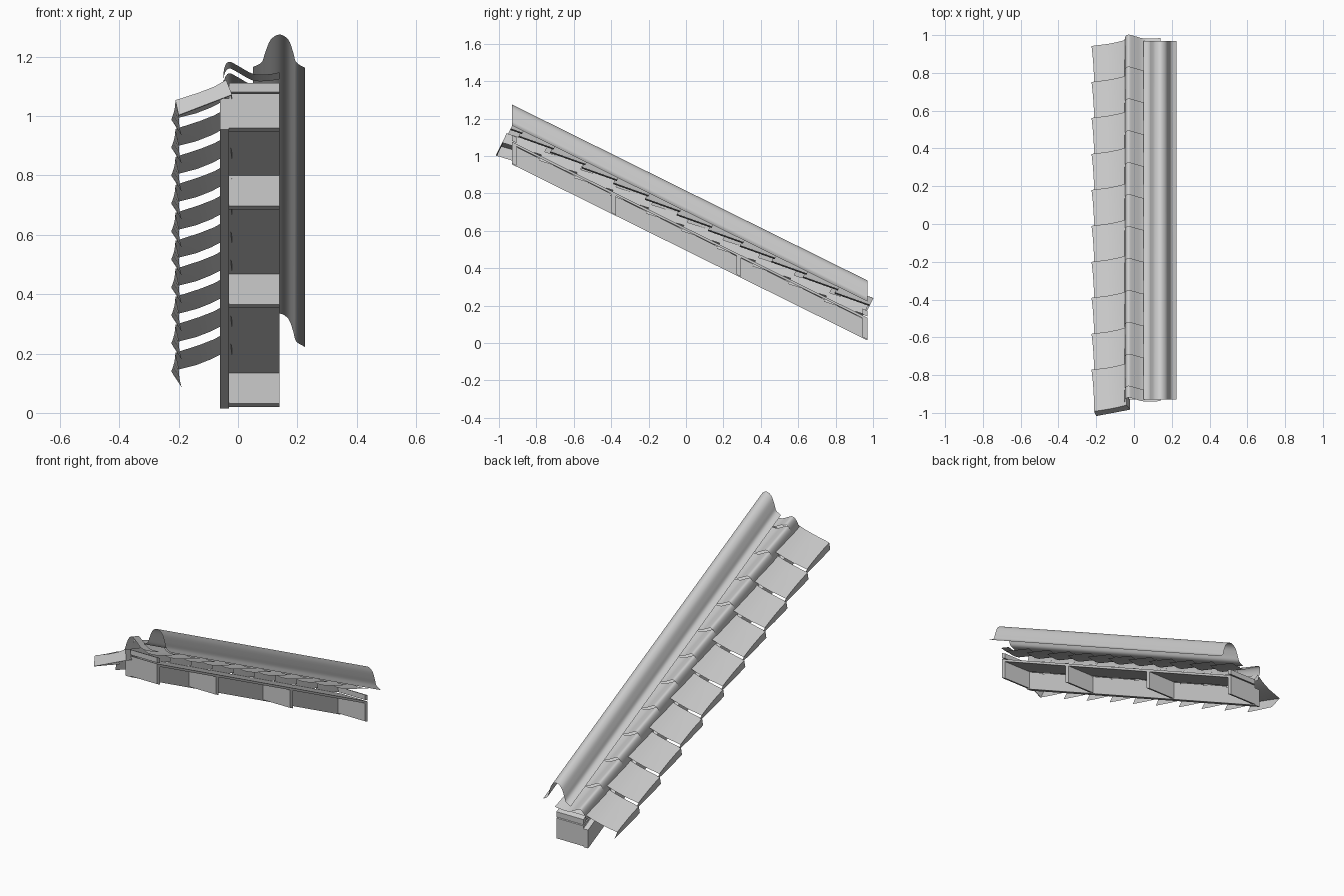
import bpy
import bmesh
import math
from mathutils import Vector

cube = bpy.data.objects.get("Cube")
if cube:
    bpy.data.objects.remove(cube)

grey = bpy.data.materials.new("plain grey")
grey.use_nodes = True
GREY = (0.6, 0.6, 0.6, 1)
grey.diffuse_color = GREY
grey.node_tree.nodes["Principled BSDF"].inputs["Base Color"].default_value = GREY

FRONT, BACK, FALL = -0.93, 0.97, 0.495
ANGLE = math.atan(FALL)
ORIGIN = Vector((0, FRONT, 1.08))
DOWN = Vector((0, math.cos(ANGLE), -math.sin(ANGLE)))
NORMAL = Vector((0, math.sin(ANGLE), math.cos(ANGLE)))


def roof_point(x, along, lift):
    """Point in the frame of the sloping roof."""
    return ORIGIN + Vector((x, 0, 0)) + DOWN * along + NORMAL * lift


def sloped(x, y, z):
    """Point given by its height at the front end, sheared down the slope."""
    return Vector((x, y, z - FALL * (y - FRONT)))


def loft(name, sections, closed=False, caps=(), smooth=True):
    """Skin a row of sections, with optional end caps."""
    bm = bmesh.new()
    rows = [[bm.verts.new(p) for p in s] for s in sections]
    for a, b in zip(rows, rows[1:]):
        count = len(a)
        for i in range(count if closed else count - 1):
            j = (i + 1) % count
            bm.faces.new((a[i], a[j], b[j], b[i]))
    for c in caps:
        bm.faces.new(rows[c])
    bmesh.ops.recalc_face_normals(bm, faces=bm.faces)
    if not closed:
        # open sheets face the sky
        bm.normal_update()
        if sum(f.normal.z * f.calc_area() for f in bm.faces) < 0:
            bmesh.ops.reverse_faces(bm, faces=bm.faces)
    mesh = bpy.data.meshes.new(name)
    bm.to_mesh(mesh)
    bm.free()
    mesh.materials.append(grey)
    obj = bpy.data.objects.new(name, mesh)
    bpy.context.collection.objects.link(obj)
    if smooth:
        bpy.ops.object.select_all(action="DESELECT")
        obj.select_set(True)
        bpy.context.view_layer.objects.active = obj
        bpy.ops.object.shade_smooth_by_angle(angle=math.radians(40))
    return obj


def sloped_box(name, x0, x1, z0, z1, y0=FRONT, y1=BACK):
    """Box with upright ends and sloping top and bottom."""
    corners = ((x0, z0), (x1, z0), (x1, z1), (x0, z1))
    ends = [[sloped(x, y, z) for x, z in corners] for y in (y0, y1)]
    return loft(name, ends, closed=True, caps=(0, 1), smooth=False)


def curve_through(points, steps=4):
    """Round off a short profile with a Catmull-Rom spline."""
    pts = [Vector(p) for p in points]
    pts = [pts[0] * 2 - pts[1]] + pts + [pts[-1] * 2 - pts[-2]]
    out = []
    for a, b, c, d in zip(pts, pts[1:], pts[2:], pts[3:]):
        for s in range(steps):
            t = s / steps
            out.append((b * 2 + (c - a) * t + (a * 2 - b * 5 + c * 4 - d) * t ** 2
                        + (b * 3 - a - c * 3 + d) * t ** 3) / 2)
    return out + [pts[-2]]


# Timber: verge board, roof deck, cross blocks and end battens
sloped_box("verge_board", -0.06, -0.03, 0.955, 1.06)
sloped_box("roof_deck", -0.03, 0.14, 1.062, 1.076)
for i, y in enumerate((-0.93, -0.4, 0.27, 0.945)):
    sloped_box(f"cross_block_{i + 1}", -0.03, 0.14, 0.96, 1.062, y, y + 0.025)
for name, y in (("front_batten", FRONT), ("back_batten", BACK - 0.025)):
    sloped_box(name, -0.03, 0.14, 1.082, 1.112, y, y + 0.025)

# Ridge tile: one long half-round sheet with side flanges
ridge = curve_through([(0.05, 1.165), (0.08, 1.182), (0.092, 1.215), (0.11, 1.257),
                       (0.14, 1.275), (0.17, 1.257), (0.186, 1.215), (0.196, 1.182),
                       (0.225, 1.163)])
loft("ridge_tile", [[sloped(x, y, z) for x, z in ridge] for y in (FRONT, BACK)])

# Cover tiles: overlapping rolled tiles beside the ridge
cover = curve_through([(-0.05, 0.03), (-0.046, 0.082), (-0.03, 0.105), (0, 0.09),
                       (0.05, 0.06), (0.1, 0.058), (0.14, 0.065)])
COVER_PITCH, COVER_START, COVER_END = 0.1885, -0.036, 2.104
for i in range(12):
    low = COVER_END - i * COVER_PITCH
    high = max(low - COVER_PITCH - 0.01, COVER_START)
    drop = 0.022 * (low - high) / COVER_PITCH
    loft(f"cover_tile_{i + 1}", [[roof_point(x, high, n - drop) for x, n in cover],
                                 [roof_point(x, low, n) for x, n in cover]])

# Verge tiles: tilted sheets with a turned-under outer lip
high_end = [(-0.2, -0.107), (-0.211, -0.051), (-0.13, -0.022), (-0.08, 0.0),
            (-0.04, 0.025), (-0.02, -0.03)]
low_end = [(-0.19, -0.072), (-0.225, -0.012), (-0.14, 0.012), (-0.09, 0.034),
           (-0.045, 0.06), (-0.025, 0.005)]
VERGE_PITCH, VERGE_START = 0.2125, -0.038
for i in range(10):
    start = VERGE_START + i * VERGE_PITCH
    rows = []
    for t in (0, 0.25, 0.5, 0.75, 1):
        flare = t ** 2
        rows.append([roof_point(a[0] + (b[0] - a[0]) * flare, start + t * (VERGE_PITCH + 0.008),
                                a[1] + (b[1] - a[1]) * t)
                     for a, b in zip(high_end, low_end)])
    loft(f"verge_tile_{i + 1}", rows)

# Closing plate on the top end of the verge tiles
loft("verge_end_cap", [[roof_point(x, VERGE_START + d, n) for x, n in high_end]
                       for d in (-0.006, 0)], closed=True, caps=(0, 1), smooth=False)
